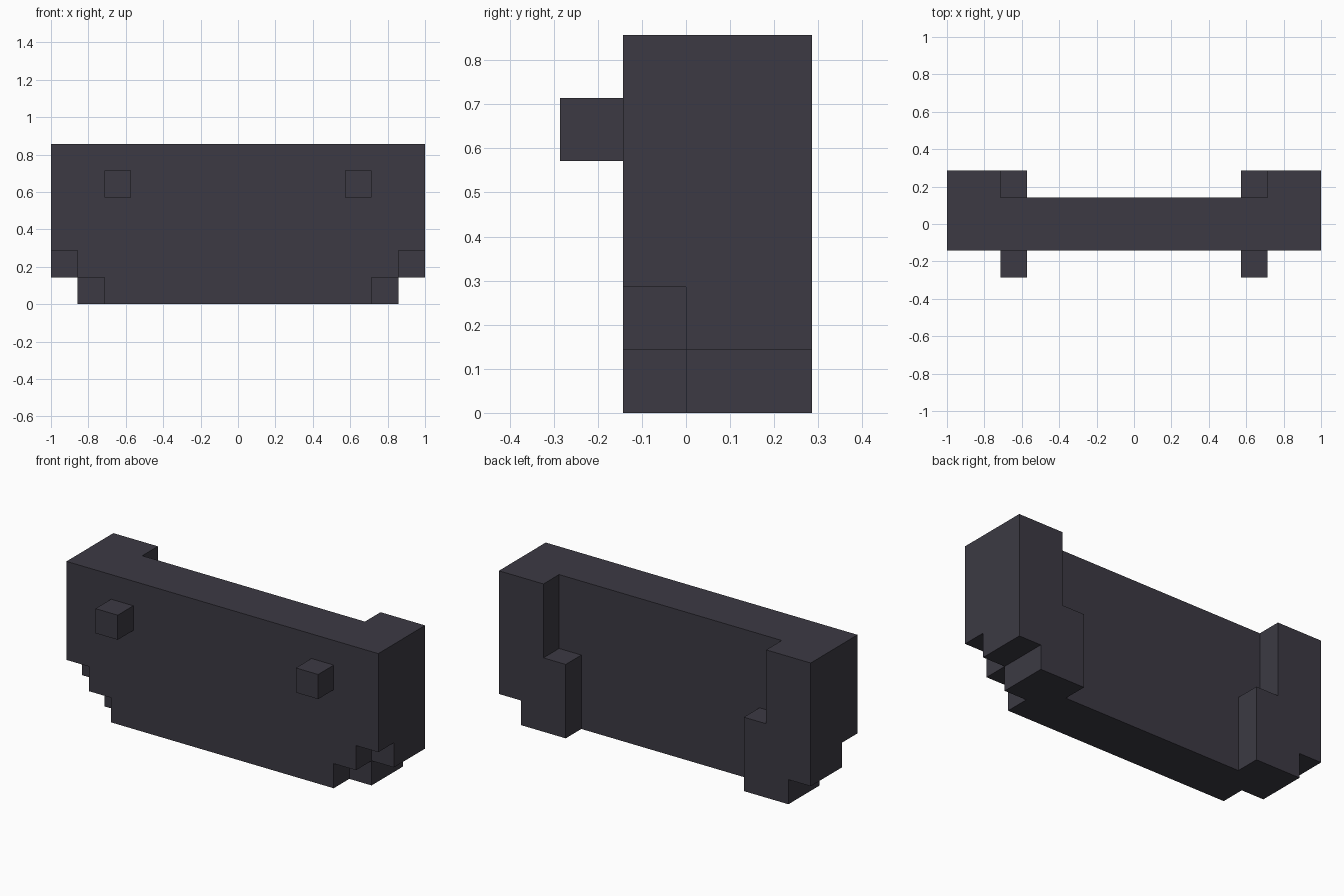
import bpy, bmesh
from mathutils import Matrix

if "Cube" in bpy.data.objects:
    bpy.data.objects.remove(bpy.data.objects["Cube"])

U = 1 / 7  # one block; everything is modelled in blocks, then scaled

mat = bpy.data.materials.new("dark slate grey")
mat.diffuse_color = (0.045, 0.042, 0.057, 1)
mat.use_nodes = True
mat.node_tree.nodes["Principled BSDF"].inputs["Base Color"].default_value = mat.diffuse_color


def make_object(name, bm):
    bmesh.ops.recalc_face_normals(bm, faces=bm.faces)
    mesh = bpy.data.meshes.new(name)
    bm.to_mesh(mesh)
    bm.free()
    mesh.materials.append(mat)
    obj = bpy.data.objects.new(name, mesh)
    bpy.context.collection.objects.link(obj)
    return obj


def box(name, x, y, z):
    bm = bmesh.new()
    size = [b - a for a, b in (x, y, z)]
    mid = [(a + b) / 2 for a, b in (x, y, z)]
    bmesh.ops.create_cube(bm, size=1, matrix=Matrix.Translation(mid) @ Matrix.Diagonal((*size, 1)))
    return make_object(name, bm)


def mirrored(x, side):
    return tuple(sorted(v * side for v in x))


# Main body: U-shaped plan extruded upwards
plan = [(-7, -1), (7, -1), (7, 2), (4, 2), (4, 1), (-4, 1), (-4, 2), (-7, 2)]
bm = bmesh.new()
face = bm.faces.new([bm.verts.new((x, y, 0)) for x, y in plan])
ext = bmesh.ops.extrude_face_region(bm, geom=[face])
bmesh.ops.translate(bm, vec=(0, 0, 6), verts=[v for v in ext["geom"] if isinstance(v, bmesh.types.BMVert)])
body = make_object("body", bm)

# Stepped notches in the lower corners, and the lowered inner rear columns
cuts = [
    ((6, 8), (-2, 3), (-1, 1)),
    ((6, 8), (-2, 0), (-1, 2)),
    ((5, 8), (-2, 0), (-1, 1)),
    ((3, 5), (1, 3), (3, 7)),
]
cutters = []
for side in (1, -1):
    for x, y, z in cuts:
        cutter = box("notch_cutter", mirrored(x, side), y, z)
        cutter.hide_render = True
        cutters.append(cutter)
        mod = body.modifiers.new("notch", 'BOOLEAN')
        mod.operation = 'DIFFERENCE'
        mod.solver = 'EXACT'
        mod.object = cutter
bpy.context.view_layer.objects.active = body
for mod in list(body.modifiers):
    bpy.ops.object.modifier_apply(modifier=mod.name)
for cutter in cutters:
    bpy.data.objects.remove(cutter)

# Front pegs
parts = [body]
for side, name in ((1, "right_front_peg"), (-1, "left_front_peg")):
    parts.append(box(name, mirrored((4, 5), side), (-2, -1), (4, 5)))

for obj in parts:
    obj.data.transform(Matrix.Scale(U, 4))
